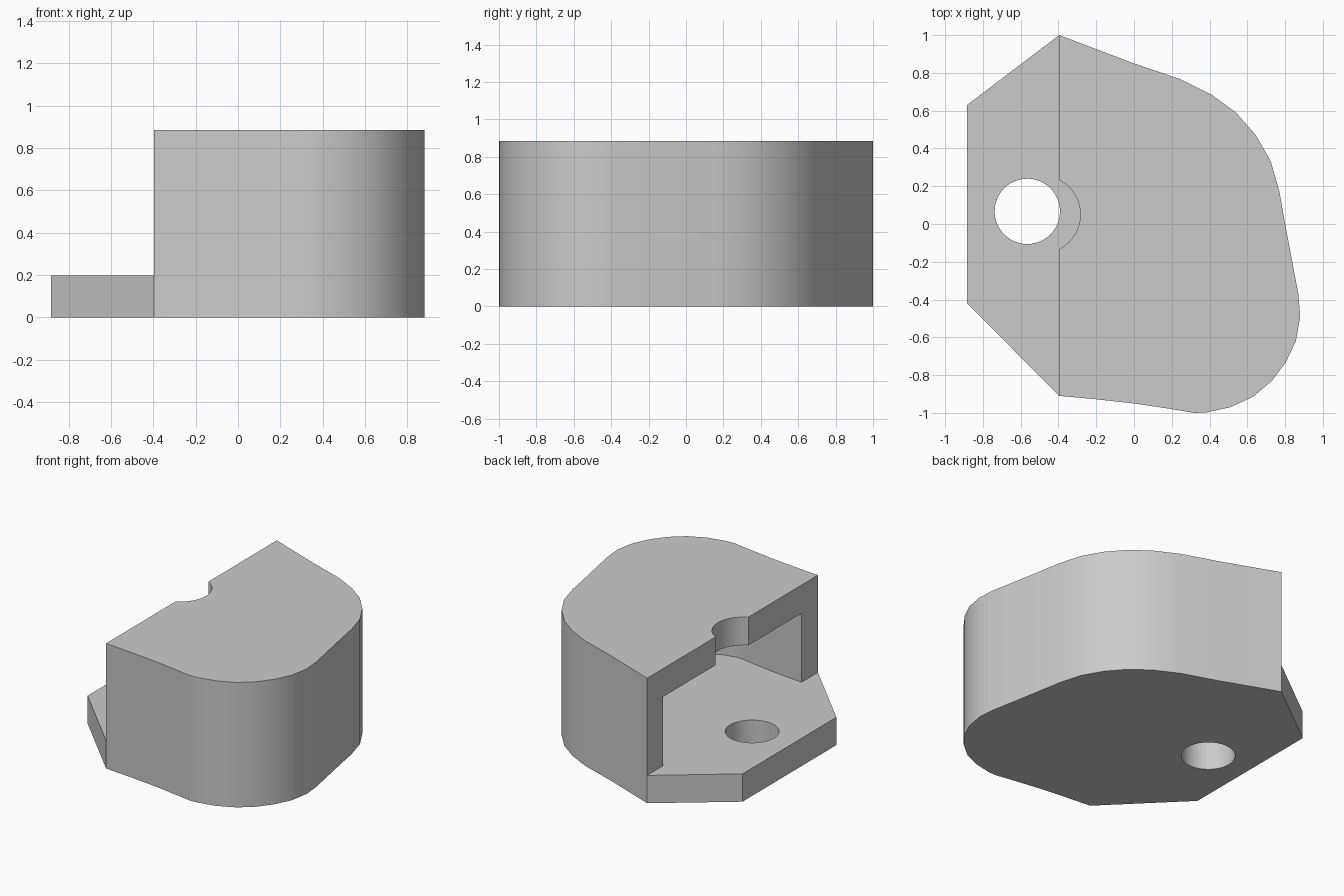
import bpy, bmesh, math
from mathutils import Vector

cube = bpy.data.objects.get("Cube")
if cube:
    bpy.data.objects.remove(cube, do_unlink=True)

grey = bpy.data.materials.new("plain grey")
grey.use_nodes = True
grey.diffuse_color = (0.6, 0.6, 0.6, 1)
grey.node_tree.nodes["Principled BSDF"].inputs["Base Color"].default_value = (0.6, 0.6, 0.6, 1)

FACE_X, FLOOR, ROOF, TOP = -0.396, 0.197, 0.685, 0.885


def prism(name, points, z0, z1):
    """Closed upright prism over a plan outline."""
    bm = bmesh.new()
    base = bm.faces.new([bm.verts.new((x, y, z0)) for x, y in points])
    new = bmesh.ops.extrude_face_region(bm, geom=[base])["geom"]
    bmesh.ops.translate(bm, vec=Vector((0, 0, z1 - z0)),
                        verts=[v for v in new if isinstance(v, bmesh.types.BMVert)])
    bmesh.ops.recalc_face_normals(bm, faces=bm.faces)
    mesh = bpy.data.meshes.new(name)
    bm.to_mesh(mesh)
    bm.free()
    mesh.materials.append(grey)
    obj = bpy.data.objects.new(name, mesh)
    bpy.context.collection.objects.link(obj)
    return obj


def circle(x, y, r, n=48):
    return [(x + r * math.cos(math.tau * i / n), y + r * math.sin(math.tau * i / n))
            for i in range(n)]


def boolean(obj, other, operation):
    """Apply a boolean and remove the helper."""
    other.hide_render = True
    mod = obj.modifiers.new(operation, "BOOLEAN")
    mod.operation, mod.object, mod.solver = operation, other, "EXACT"
    bpy.context.view_layer.objects.active = obj
    bpy.ops.object.modifier_apply(modifier=mod.name)
    bpy.data.objects.remove(other, do_unlink=True)


# Rounded plan of the housing, from the back corner round to the front corner
rounded = [(FACE_X, 1), (0, 0.85), (0.25, 0.765), (0.41, 0.685), (0.54, 0.59),
           (0.645, 0.47), (0.725, 0.33), (0.77, 0.17), (0.80, 0), (0.87, -0.37),
           (0.88, -0.49), (0.857, -0.62), (0.805, -0.73), (0.73, -0.83),
           (0.63, -0.915), (0.51, -0.97), (0.38, -0.998), (0.32, -1), (0.2, -0.98),
           (0, -0.95), (-0.2, -0.928), (FACE_X, -0.91)]
plate = [(-0.884, -0.42), (-0.884, 0.63)]

# Hollow housing: a smaller copy of the plan cut out, open on the flat side
body = prism("housing", rounded, 0, TOP)
inner = [(FACE_X + (x - FACE_X) * 0.73, 0.055 + (y - 0.055) * 0.81) for x, y in rounded]
inner = [(FACE_X - 0.1, inner[0][1])] + inner + [(FACE_X - 0.1, inner[-1][1])]
boolean(body, prism("cavity_cutter", inner, FLOOR, ROOF), "DIFFERENCE")

# Mounting plate with chamfered corners
ends = [rounded[-1]] + plate + [rounded[0]]
overlap = [(FACE_X + 0.1, 0.9), (FACE_X + 0.1, -0.85)]
boolean(body, prism("mounting_plate", ends + overlap, 0, FLOOR), "UNION")

# Screw hole through the plate and tool clearance through the roof
boolean(body, prism("hole_cutter", circle(-0.565, 0.067, 0.173), -0.1, FLOOR + 0.1), "DIFFERENCE")
boolean(body, prism("notch_cutter", circle(-0.49, 0.05, 0.206), ROOF - 0.1, TOP + 0.1), "DIFFERENCE")

bpy.ops.object.select_all(action="DESELECT")
body.select_set(True)
bpy.context.view_layer.objects.active = body
bpy.ops.object.shade_smooth_by_angle(angle=math.radians(25))
